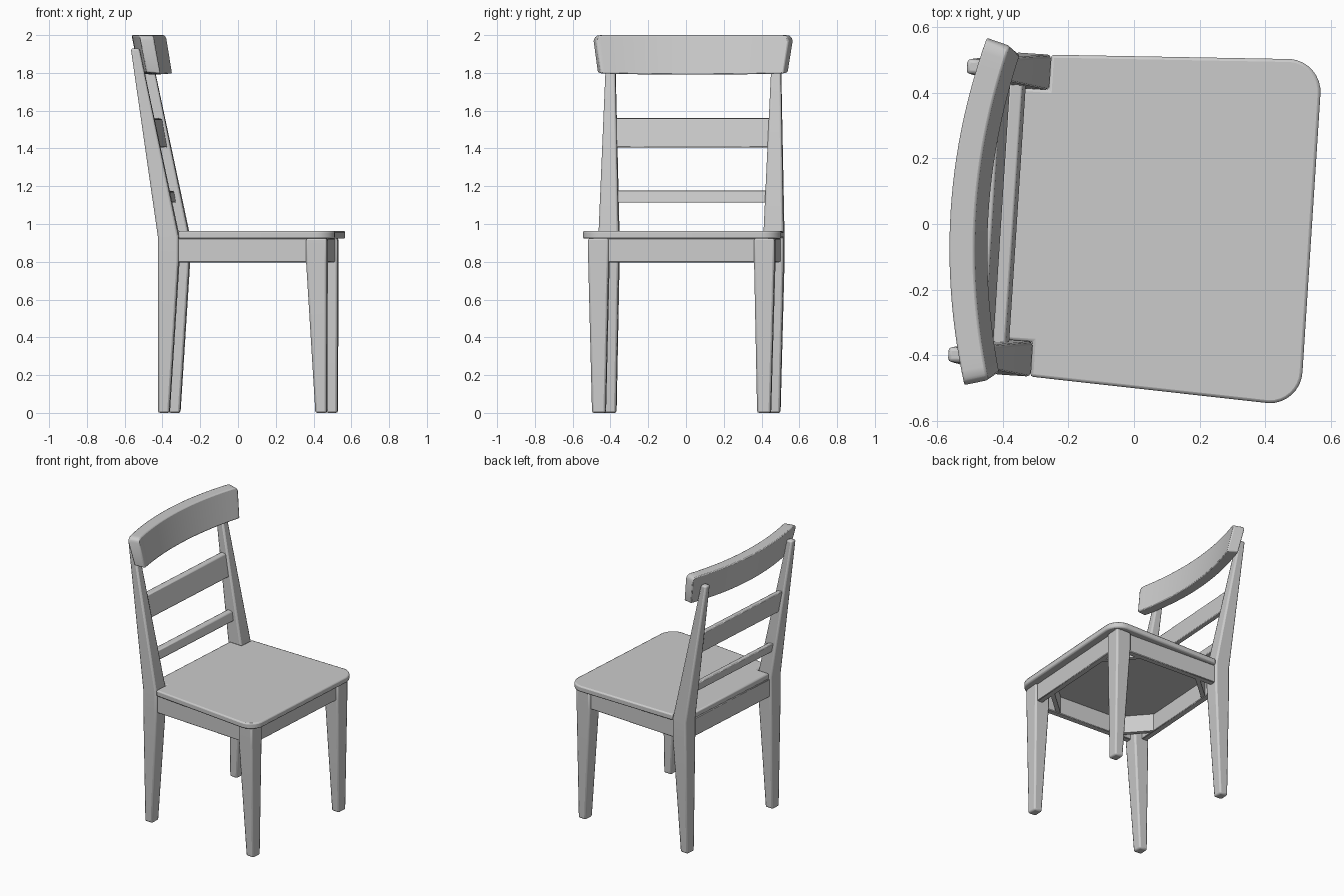
import bpy, math
from mathutils import Matrix

if "Cube" in bpy.data.objects:
    bpy.data.objects.remove(bpy.data.objects["Cube"])

# whole chair is turned slightly about z
PLACE = Matrix.Rotation(math.radians(-3.7), 4, 'Z') @ Matrix.Translation((0, 0.007, 0))


def make(name, verts, faces, bevel=0.008, segs=2):
    me = bpy.data.meshes.new(name)
    me.from_pydata(verts, [], faces)
    me.transform(PLACE)
    ob = bpy.data.objects.new(name, me)
    bpy.context.collection.objects.link(ob)
    import bmesh
    bm = bmesh.new()
    bm.from_mesh(me)
    bmesh.ops.recalc_face_normals(bm, faces=bm.faces)
    bm.to_mesh(me)
    bm.free()
    if bevel:
        m = ob.modifiers.new("bevel", 'BEVEL')
        m.width, m.segments = bevel, segs
        m.limit_method, m.angle_limit = 'ANGLE', math.radians(35)
    bpy.ops.object.select_all(action='DESELECT')
    bpy.context.view_layer.objects.active = ob
    ob.select_set(True)
    bpy.ops.object.shade_smooth_by_angle(angle=math.radians(30))
    return ob


def loft(name, rings, bevel=0.008, segs=2):
    """Skin equal-length rings of points and cap both ends."""
    n = len(rings[0])
    verts = [p for r in rings for p in r]
    faces = [tuple(range(n)), tuple(range(len(verts) - n, len(verts)))]
    for k in range(len(rings) - 1):
        for i in range(n):
            j = (i + 1) % n
            faces.append((k*n + i, k*n + j, k*n + n + j, k*n + n + i))
    return make(name, verts, faces, bevel, segs)


def prism(name, outline, z0, z1, bevel=0.004, segs=1):
    return loft(name, [[(x, y, z) for x, y in outline] for z in (z0, z1)], bevel, segs)


def post(name, sections, side):
    """Tapered square post from (z, back, front, inner, outer) sections."""
    return loft(name, [[(b, side*i, z), (f, side*i, z), (f, side*o, z), (b, side*o, z)]
                       for z, b, f, i, o in sections], 0.011)


# seat: wider at the front, rounded front corners, notched around the back posts
half = [(-0.38, 0.384), (-0.285, 0.384), (-0.285, 0.491)]
for k in range(9):
    a = math.radians(88 - 11*k)
    half.append((0.441 + 0.1*math.cos(a), 0.425 + 0.1*math.sin(a)))
prism("seat", half + [(x, -y) for x, y in reversed(half)], 0.922, 0.964, 0.009, 2)

for side, tag in ((1, "left"), (-1, "right")):
    # legs and back posts
    post("front_leg_" + tag, [(0, 0.44, 0.50, 0.402, 0.474),
                              (0.80, 0.392, 0.502, 0.386, 0.494),
                              (0.925, 0.392, 0.502, 0.386, 0.494)], side)
    post("back_post_" + tag, [(0, -0.395, -0.335, 0.40, 0.47),
                              (0.80, -0.395, -0.285, 0.384, 0.491),
                              (0.935, -0.395, -0.285, 0.384, 0.491),
                              (1.93, -0.54, -0.495, 0.417, 0.462)], side)
    # side apron
    prism("side_apron_" + tag, [(-0.30, side*0.432), (0.41, side*0.432),
                                (0.41, side*0.475), (-0.30, side*0.475)], 0.797, 0.924)
    # diagonal corner braces
    for end, x, d in (("front", 0.448, -1), ("back", -0.342, 1)):
        y = 0.435
        prism("corner_brace_%s_%s" % (end, tag),
              [(x + d*0.18, side*y), (x, side*(y - 0.18)),
               (x, side*(y - 0.14)), (x + d*0.14, side*y)], 0.80, 0.922, 0)

# front and back aprons
for name, x in (("front_apron", 0.446), ("back_apron", -0.382)):
    prism(name, [(x, -0.40), (x + 0.042, -0.40), (x + 0.042, 0.40), (x, 0.40)], 0.797, 0.924)

# leaning back slats: (name, bottom z, top z, front x at bottom, front x at top)
for name, z0, z1, f0, f1 in (("lower_slat", 1.112, 1.175, -0.355, -0.367),
                             ("middle_slat", 1.405, 1.558, -0.403, -0.431)):
    loft(name, [[(f0, y, z0), (f1, y, z1), (f1 - 0.04, y, z1 + 0.004), (f0 - 0.04, y, z0 + 0.004)]
                for y in (-0.42, 0.42)], 0.006)

# curved top rail with flared, round-cornered ends
R, N = 1.85, 24
cols = []
ts = [-1, -0.985, -0.96] + [-0.92 + 1.84*k/N for k in range(N + 1)] + [0.96, 0.985, 1]
for t in ts:
    e = max(0, abs(t) - 0.94)/0.06
    drop = 0.03*(1 - math.sqrt(max(0, 1 - e*e)))
    ring = []
    for hw, x, z in ((0.485, -0.443, 1.790 + 0.006*t*t), (0.51, -0.483, 2.0 - drop),
                     (0.53, -0.561, 2.0 - drop), (0.505, -0.521, 1.797 + 0.006*t*t)):
        y = hw*t
        ring.append((x + y*y/(2*R), y, z))
    cols.append(ring)
loft("top_rail", cols, 0.007)
